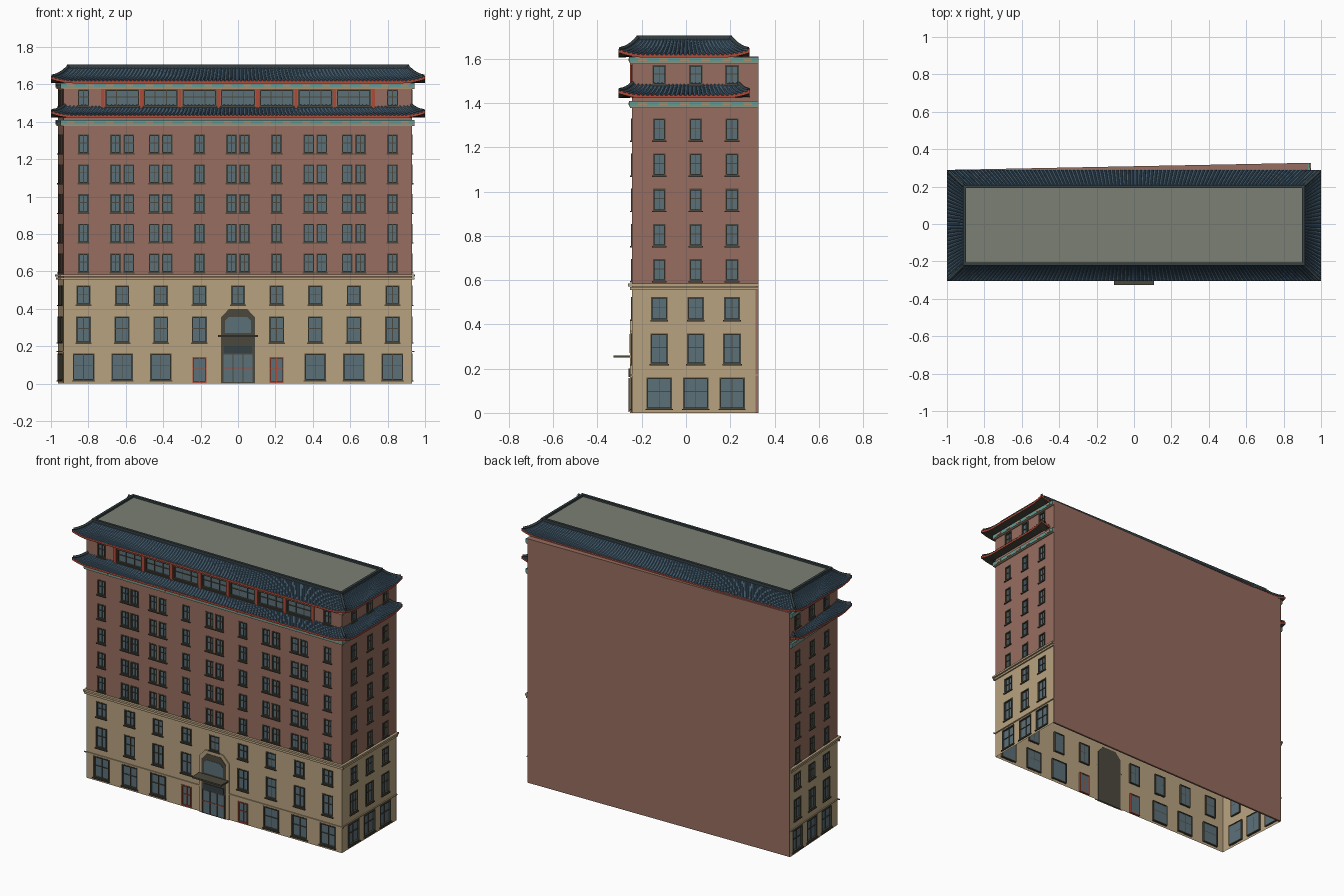
import bpy
from mathutils import Vector

cube = bpy.data.objects.get("Cube")
if cube:
    bpy.data.objects.remove(cube, do_unlink=True)

COLORS = {
    "brick": (0.31, 0.155, 0.115), "limestone": (0.48, 0.365, 0.215),
    "glass": (0.105, 0.16, 0.19), "dark_frame": (0.07, 0.065, 0.045),
    "roof_tile": (0.05, 0.095, 0.14), "ridge_tile": (0.035, 0.05, 0.055),
    "roof_deck": (0.2, 0.215, 0.175), "teal_trim": (0.13, 0.33, 0.3),
    "red_trim": (0.42, 0.07, 0.04), "ochre_block": (0.42, 0.27, 0.15),
}
MATS = {}
for name, rgb in COLORS.items():
    m = bpy.data.materials.new(name)
    m.use_nodes = True
    m.diffuse_color = (*rgb, 1)
    bsdf = m.node_tree.nodes["Principled BSDF"]
    bsdf.inputs["Base Color"].default_value = (*rgb, 1)
    bsdf.inputs["Roughness"].default_value = 0.8
    MATS[name] = m


class Part:
    """Collects faces in the flat space of one wall: along, outward, up."""

    def __init__(self, name, origin=(0, 0), along=(1, 0)):
        self.name, self.v, self.f, self.m, self.used = name, [], [], [], []
        self.o = Vector((*origin, 0))
        self.e = Vector((*along, 0)).normalized()
        self.n = self.e.cross(Vector((0, 0, 1)))

    def face(self, pts, mat):
        if mat not in self.used:
            self.used.append(mat)
        start = len(self.v)
        self.v += [self.o + self.e * u + self.n * d + Vector((0, 0, z)) for u, d, z in pts]
        self.f.append(range(start, len(self.v)))
        self.m.append(self.used.index(mat))

    def prism(self, outline, d0, d1, mat):
        self.face([(u, d1, z) for u, z in outline], mat)
        self.face([(u, d0, z) for u, z in reversed(outline)], mat)
        for (ua, za), (ub, zb) in zip(outline, outline[1:] + outline[:1]):
            self.face([(ua, d1, za), (ua, d0, za), (ub, d0, zb), (ub, d1, zb)], mat)

    def box(self, u0, u1, d0, d1, z0, z1, mat):
        self.prism([(u0, z0), (u1, z0), (u1, z1), (u0, z1)], d0, d1, mat)

    def build(self):
        mesh = bpy.data.meshes.new(self.name)
        mesh.from_pydata([tuple(p) for p in self.v], [], [list(f) for f in self.f])
        for name in self.used:
            mesh.materials.append(MATS[name])
        mesh.polygons.foreach_set("material_index", self.m)
        ob = bpy.data.objects.new(self.name, mesh)
        bpy.context.collection.objects.link(ob)
        return ob


BAY, TOP, STONE = 0.2065, 1.61, 0.57
FLOORS = [0.645 + 0.159 * i for i in range(5)]


def wall(name, place, u0, u1, holes):
    """Wall sheet as a grid of cells, leaving out the window openings."""
    p = Part(name, *place)
    us = sorted({u0, u1} | {round(s, 4) for h in holes for s in h[:2]})
    zs = sorted({0, STONE, TOP} | {round(s, 4) for h in holes for s in h[2:4]})
    for a, b in zip(us, us[1:]):
        for c, d in zip(zs, zs[1:]):
            u, z = (a + b) / 2, (c + d) / 2
            if not any(h[0] < u < h[1] and h[2] < z < h[3] for h in holes):
                p.face([(a, 0, c), (b, 0, c), (b, 0, d), (a, 0, d)],
                       "limestone" if z < STONE else "brick")
    p.build()


def windows(name, place, holes):
    p = Part(name, *place)
    for a, b, c, d, bars, mat in holes:
        if not bars:
            continue
        w = 0.007
        p.face([(a, -.009, c), (b, -.009, c), (b, -.009, d), (a, -.009, d)], "glass")
        for s in (a, b - w):
            p.box(s, s + w, -.012, .003, c, d, mat)
        for s in (c, d - w):
            p.box(a + w, b - w, -.012, .003, s, s + w, mat)
        for i in range(1, bars + 1):
            s = a + (b - a) * i / (bars + 1)
            p.box(s - .002, s + .002, -.009, -.005, c + w, d - w, mat)
        s = c + (d - c) * 0.55
        p.box(a + w, b - w, -.009, -.004, s - .002, s + .002, mat)
        if c > .015:
            p.box(a - .004, b + .004, 0, .008, c - .006, c, "dark_frame")
    p.build()


def trim(name, place, u0, u1):
    """Cornice, string course and painted bands."""
    p = Part(name, *place)
    p.box(u0, u1, 0, .006, .168, .174, "limestone")
    p.box(u0, u1, 0, .009, .556, .568, "limestone")
    p.box(u0, u1, 0, .016, .572, .584, "limestone")
    for z in (1.385, 1.583):
        p.box(u0, u1, 0, .012, z, z + .024, "teal_trim")
        p.box(u0, u1, 0, .008, z - .007, z, "ochre_block")
        n = round((u1 - u0) / 0.103)
        for i in range(n):
            u = u0 + (i + .5) * (u1 - u0) / n
            p.box(u - .02, u + .02, .012, .014, z + .006, z + .018, "ochre_block")
    p.build()


def hole(u, w, z0, z1, bars=1, mat="dark_frame"):
    return (u - w / 2, u + w / 2, z0, z1, bars, mat)


# Front openings
front = []
for i in range(-4, 5):
    u = i * BAY
    front.append(hole(u, .075, .422, .524))
    if i:
        front.append(hole(u, .08, .219, .358))
    if abs(i) > 1:
        front.append(hole(u, .115, .018, .16))
    elif i:
        front.append(hole(u, .075, .004, .142, 1, "red_trim"))
    for z in FLOORS:
        for off in ((0,) if i in (-4, -1, 1, 4) else (-.035, .035)):
            front.append(hole(u + off, .058, z - .05, z + .05))
    front.append(hole(u, .06 if abs(i) == 4 else .183, 1.483, 1.572, 1 if abs(i) == 4 else 2))
front.append(hole(0, .17, 0, .36, 0))


# Side openings
def side_holes(sign):
    out = []
    for y in (-.121, .044, .208):
        u = y * sign
        out += [hole(u, .115, .018, .16), hole(u, .08, .22, .358), hole(u, .073, .42, .524)]
        out += [hole(u, .058, z - .05, z + .05) for z in FLOORS]
        out.append(hole(u, .062, 1.483, 1.572))
    return out


FRONT = ((0, -.245), (1, 0))
EAST = ((.93, 0), (0, 1))
WEST = ((-.947, 0), (.03, -.535))
for name, place, u0, u1, holes, ends in (
        ("front", FRONT, -.934, .93, front, (-.948, .944)),
        ("left_side", EAST, -.245, .316, side_holes(1), (-.245, .327)),
        ("right_side", WEST, -.29, .245, side_holes(-1), (-.29, .245))):
    wall(name + "_wall", place, u0, u1, holes)
    windows(name + "_windows", place, holes)
    trim(name + "_trim", place, *ends)

# Plain rear wall and closing slab under the eaves
rear = Part("rear_wall", (.93, .327), (-1.89, -.037))
rear.box(0, 1.89, -.012, 0, 0, TOP, "brick")
rear.build()
slab = Part("top_slab")
slab.face([(-.934, .245, TOP), (.93, .245, TOP), (.93, -.327, TOP), (-.96, -.29, TOP)], "brick")
slab.build()

# Red posts between the top floor windows
posts = Part("top_floor_posts", *FRONT)
for i in range(8):
    u = (i - 3.5) * BAY
    posts.box(u - .009, u + .009, 0, .007, 1.46, 1.583, "red_trim")
posts.box(-.72, .72, 0, .005, 1.573, 1.578, "red_trim")
posts.build()


# Entrance with chamfered arch, transom, doors and canopy
def arch(half, spring, top, cut):
    return [(-half, 0), (half, 0), (half, spring), (half - cut, top), (cut - half, top), (-half, spring)]


ent = Part("entrance", *FRONT)
ent.prism(arch(.11, .37, .418, .045), 0, .007, "limestone")
ent.prism(arch(.09, .355, .398, .04), -.004, .009, "dark_frame")
ent.prism([(-.07, .27), (.07, .27), (.07, .335), (.05, .357), (-.05, .357), (-.07, .335)], .009, .011, "glass")
ent.box(-.08, .08, .009, .011, .008, .155, "glass")
for u in (-.08, -.026, .026, .08):
    ent.box(u - .003, u + .003, .011, .014, .004, .157, "dark_frame")
ent.box(-.078, .078, .011, .014, .08, .085, "red_trim")
ent.box(-.075, .075, .009, .014, .163, .2, "ridge_tile")
ent.build()
canopy = Part("entrance_canopy", *FRONT)
canopy.box(-.107, .107, 0, .082, .25, .26, "dark_frame")
canopy.build()


# Ribbed concave roofs with lifted corners
def lerp2(a, b, t):
    return Vector((a[0] + (b[0] - a[0]) * t, a[1] + (b[1] - a[1]) * t))


def rect(x, y0, y1):
    return [(-x, y0), (x, y0), (x, y1), (-x, y1)]


def roof(name, inner, z0, rise):
    outer = rect(1, -.305, .288)
    p = Part(name)
    steps = 6

    def height(t, d):
        return z0 + rise * (.3 * t + .7 * t * t) + .022 * max(0, 1 - d / .12) ** 2 * (1 - t)

    for k in range(4):
        a, b, c, d = outer[k], outer[k - 3], inner[k], inner[k - 3]
        length = (Vector(b) - Vector(a)).length
        ribs = int(length / .021)
        samples = [((i + f) / ribs, h) for i in range(ribs)
                   for f, h in ((0, 0), (.45, 0), (.6, .006), (.85, .006))] + [(1, 0)]

        def point(s, t, up):
            q = lerp2(lerp2(a, b, s), lerp2(c, d, s), t)
            return (q.x, -q.y, height(t, min(s, 1 - s) * length) + up)

        for (s, h), (r, g) in zip(samples, samples[1:]):
            for j in range(steps):
                t, w = j / steps, (j + 1) / steps
                p.face([point(s, t, h), point(r, t, g), point(r, w, g), point(s, w, h)], "roof_tile")
            # Eave fascia and soffit
            p.face([point(s, 0, -.012), point(r, 0, -.012), point(r, 0, g), point(s, 0, h)], "red_trim")
            e0, e1 = point(s, 0, -.012), point(r, 0, -.012)
            i0, i1 = point(s, .8, 0), point(r, .8, 0)
            p.face([e1, e0, (*i0[:2], z0 - .01), (*i1[:2], z0 - .01)], "dark_frame")
    p.build()

    # Hip ridges along the corners
    cu = bpy.data.curves.new(name + "_hips", "CURVE")
    cu.dimensions, cu.bevel_depth, cu.bevel_resolution, cu.use_fill_caps = "3D", .008, 1, True
    for k in range(4):
        sp = cu.splines.new("POLY")
        sp.points.add(steps)
        for j in range(steps + 1):
            t = max(j / steps, .08)
            q = lerp2(outer[k], inner[k], t)
            sp.points[j].co = (q.x, q.y, height(t, 0) + .006, 1)
    cu.materials.append(MATS["ridge_tile"])
    bpy.context.collection.objects.link(bpy.data.objects.new(name + "_hips", cu))


crown = rect(.905, -.215, .2)
roof("lower_roof", rect(.925, -.24, .235), 1.434, .052)
roof("upper_roof", crown, 1.618, .075)

# Flat deck and its raised border
deck = Part("roof_deck")
deck.face([(x, -y, 1.692) for x, y in crown], "roof_deck")
deck.build()
for k, label in enumerate(("front", "left", "rear", "right")):
    a, b = Vector(crown[k]), Vector(crown[k - 3])
    ridge = Part(label + "_ridge", a, b - a)
    ridge.box(-.008, (b - a).length + .008, -.008, .008, 1.685, 1.705, "ridge_tile")
    ridge.build()
